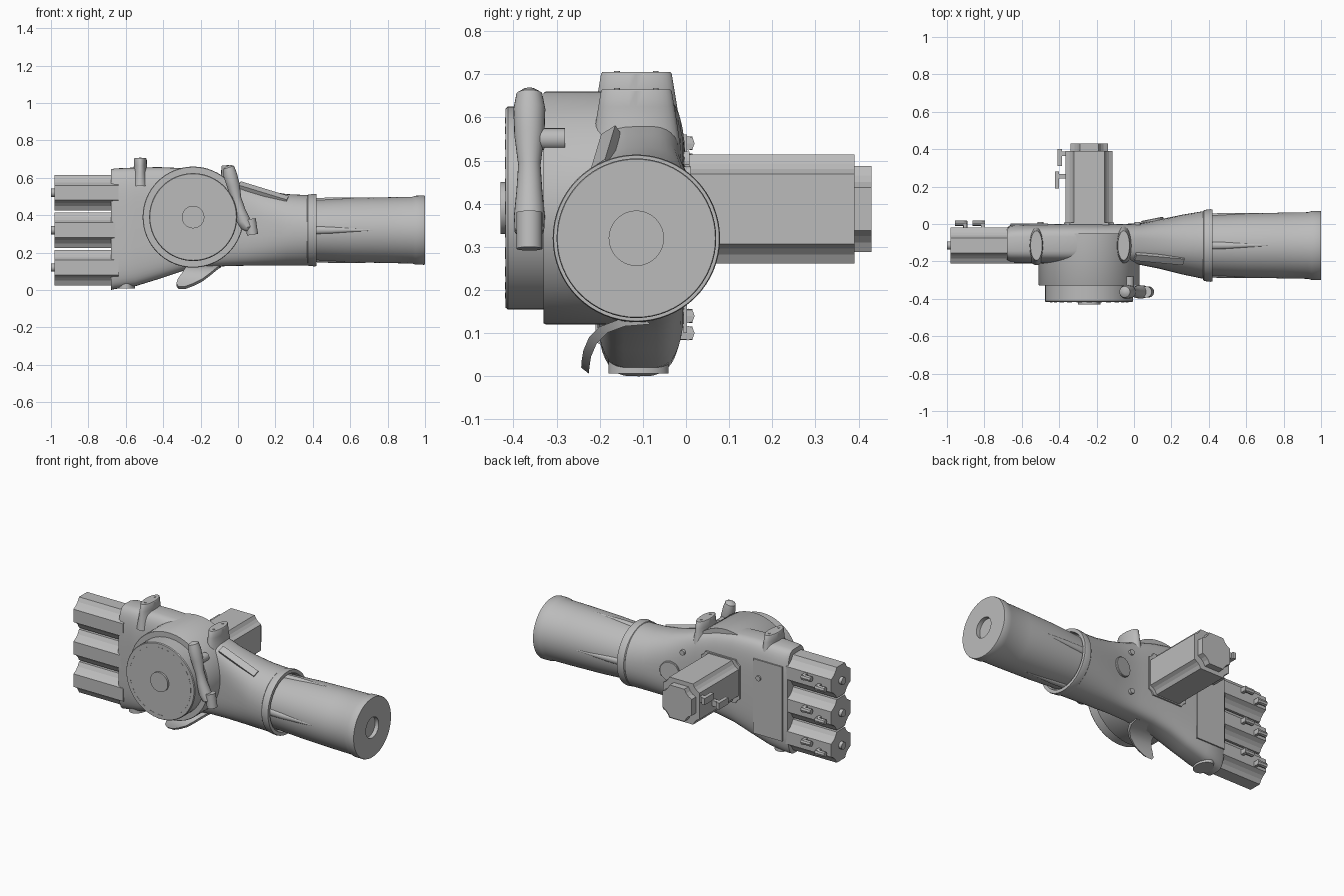
import bpy, bmesh, math
from mathutils import Vector, Matrix

if "Cube" in bpy.data.objects:
    bpy.data.objects.remove(bpy.data.objects["Cube"])

grey = bpy.data.materials.new("plain grey")
grey.use_nodes = True
GREY = (0.5, 0.5, 0.5, 1)
grey.diffuse_color = GREY
grey.node_tree.nodes["Principled BSDF"].inputs["Base Color"].default_value = GREY


def loft(name, rings, smooth=True):
    """Skin a list of equal-length point rings and cap both ends."""
    bm = bmesh.new()
    rows = [[bm.verts.new(p) for p in ring] for ring in rings]
    n = len(rows[0])
    for a, b in zip(rows, rows[1:]):
        for i in range(n):
            bm.faces.new((a[i], a[(i + 1) % n], b[(i + 1) % n], b[i]))
    bm.faces.new(rows[0])
    bm.faces.new(rows[-1])
    bmesh.ops.recalc_face_normals(bm, faces=bm.faces)
    mesh = bpy.data.meshes.new(name)
    bm.to_mesh(mesh)
    bm.free()
    mesh.materials.append(grey)
    ob = bpy.data.objects.new(name, mesh)
    bpy.context.scene.collection.objects.link(ob)
    if smooth:
        bpy.ops.object.select_all(action='DESELECT')
        ob.select_set(True)
        bpy.context.view_layer.objects.active = ob
        bpy.ops.object.shade_smooth_by_angle(angle=math.radians(35))
    return ob


def oval(center, u, v, ru, rv, power=2, n=48):
    """Superellipse ring in the plane of the unit vectors u and v."""
    ring = []
    for i in range(n):
        t = math.tau * i / n
        c, s = math.cos(t), math.sin(t)
        ring.append(Vector(center)
                    + Vector(u) * ru * math.copysign(abs(c) ** (2 / power), c)
                    + Vector(v) * rv * math.copysign(abs(s) ** (2 / power), s))
    return ring


X, Y, Z = Vector((1, 0, 0)), Vector((0, 1, 0)), Vector((0, 0, 1))


def turned(name, center, axis, profile, n=64):
    """Round part from (distance along axis, radius) pairs."""
    axis = Vector(axis).normalized()
    u = axis.orthogonal().normalized()
    v = axis.cross(u)
    return loft(name, [oval(Vector(center) + axis * d, u, v, r, r, n=n) for d, r in profile])


def block(name, center, size, rot=None):
    sx, sy, sz = (s / 2 for s in size)
    m = Matrix.Translation(center) @ (rot or Matrix())
    return loft(name, [[m @ Vector((x, y, z)) for y, z in
                        ((-sy, -sz), (sy, -sz), (sy, sz), (-sy, sz))] for x in (-sx, sx)], False)


def notched(center, u, v, h, cut):
    """Square outline with relieved corners."""
    ring = []
    for k in range(4):
        a, b = (u, v) if k % 2 == 0 else (v, -u)
        if k >= 2:
            a, b = -a, -b
        for p, q in ((h, -h + cut), (h, h - cut), (h - cut * .45, h - cut * .75),
                     (h - cut * .75, h - cut * .45)):
            ring.append((math.atan2(*(reversed(((a * p + b * q).dot(u), (a * p + b * q).dot(v))))),
                         Vector(center) + a * p + b * q))
    return [p for _, p in sorted(ring, key=lambda e: e[0])]


# Main shell: wide flat head blending into a round neck (x, back, front, bottom, top, power)
shell = [(-.68, -.02, -.2, .0, .645, 4), (-.66, -.005, -.21, .005, .65, 4),
         (-.55, 0, -.212, .02, .655, 4), (-.42, 0, -.212, .06, .657, 4),
         (-.3, 0, -.212, .1, .652, 4), (-.18, 0, -.212, .12, .63, 3.8),
         (-.06, 0, -.212, .128, .595, 3.4), (.04, .005, -.22, .13, .56, 3),
         (.14, .025, -.24, .13, .532, 2.6), (.26, .05, -.27, .13, .513, 2.2),
         (.38, .07, -.295, .13, .507, 2)]
loft("shell", [oval((x, (b + f) / 2, (lo + hi) / 2), Y, Z, (b - f) / 2, (hi - lo) / 2, p)
               for x, b, f, lo, hi, p in shell])

# Neck collar and forearm grip with recessed end
AXIS = (0, -.115, .32)
turned("collar", AXIS, X, [(.37, .185), (.375, .19), (.41, .194), (.42, .192), (.42, .172), (.4, .165)])
turned("grip", AXIS, X, [(.39, .16), (.45, .163), (.6, .171), (.8, .176), (.93, .178),
                         (.95, .184), (.995, .185), (1, .183), (1, .063), (.975, .063)])
for k in range(4):
    a = math.radians(90 * k)
    out = Vector((0, math.cos(a), math.sin(a)))
    side = X.cross(out)
    loft("grip_rib", [oval(Vector(AXIS) + X * x + out * r, out, side, h, w, n=12)
                      for x, r, h, w in ((.41, .155, .016, .022), (.5, .162, .013, .018), (.72, .172, .002, .003))])

# Front drum and its hub
DRUM = (-.24, 0, .39)
turned("drum_base", DRUM, -Y, [(.05, .27), (.325, .27), (.33, .267)])
turned("drum_cover", DRUM, -Y, [(.32, .235), (.413, .235), (.418, .231)])
turned("drum_hub", DRUM, -Y, [(.41, .06), (.43, .06)])
for k in range(24):
    a = math.tau * k / 24
    block("drum_mark", (-.24 + .208 * math.cos(a), -.418, .39 + .208 * math.sin(a)),
          (.03, .003, .003), Matrix.Rotation(math.pi / 2 - a, 4, 'Y'))

# Bent side lever with swollen top and short peg
lever = [(-.052, .665, .014), (-.05, .655, .03), (-.043, .62, .037), (-.025, .56, .035), (-.008, .49, .026),
         (.008, .43, .03), (.03, .37, .036), (.05, .335, .034), (.06, .32, .02)]
loft("lever", [oval((x, -.363, z), Vector((.95, 0, .3)), Y, r, r, n=24) for x, z, r in lever])
turned("lever_peg", (.068, -.363, .36), (.15, 0, -1), [(-.02, .03), (.065, .03)], 24)
turned("lever_pivot", (-.025, -.36, .55), Y, [(0, .025), (.08, .025)], 24)


def plug(name, base, out, along, length):
    """Post on a motor face carrying an eight-sided bar."""
    base = Vector(base)
    side = out.cross(along)
    loft(name + "_post", [oval(base + along * length * .35 + out * d, along, side, .011, .016, 6, 8)
                          for d in (-.01, .03)], False)
    loft(name + "_bar", [oval(base + out * .02 + along * d, out, side, .015, .017, 2, 8)
                         for d in (-length / 2, length / 2)], False)


# Three end motors
for z in (.12, .32, .52):
    c = Vector((0, -.115, z))
    loft("end_motor", [notched(c + X * x, Y, Z, .095, .055) for x in (-.64, -.98)], False)
    turned("end_motor_shaft", c, -X, [(.97, .022), (1, .022)], 24)
    plug("end_plug", (-.925, -.015, z - .02), Y, X, .065)
    plug("end_plug", (-.83, -.015, z + .02), Y, X, .065)

# Rear motor with end cap and side plugs
loft("rear_motor", [notched((-.24, y, .388), X, Z, .126, .045) for y in (-.05, .39)], False)
loft("rear_motor_cap", [notched((-.24, y, .388), X, Z, .1, .05) for y in (.38, .43)], False)
loft("rear_motor_flange", [notched((-.24, y, .388), X, Z, .133, .03) for y in (-.02, .008)], False)
for y, z, reach in ((.355, .43, .05), (.235, .36, .065)):
    block("rear_plug_post", (-.35 - reach / 2, y + .02, z), (reach, .025, .035))
    block("rear_plug_bar", (-.357 - reach + .01, y, z), (.022, .09, .04))

# Oval posts on the upper edge
for x, top in ((-.522, .705), (-.055, .665)):
    loft("top_post", [oval((x, -.115, z), X, Y, rx, ry, n=32) for z, rx, ry in
                      ((top - .15, .055, .105), (top - .07, .037, .093), (top - .04, .035, .088),
                       (top - .004, .034, .082), (top, .031, .079))])
    for y in (-.16, -.07):
        turned("post_screw", (x, y, top), Z, [(-.01, .007), (.003, .007)], 12)

# Oval pad on the lower corner
loft("lower_pad", [oval((-.6, -.11, z), X, Y, .05, .07, n=32) for z in (.05, .007)])

# Round button and small studs on the back
turned("back_button", (.1, .01, .34), (-.2, 1, 0), [(-.03, .06), (.014, .06), (.018, .057)], 32)
for x, z in ((.02, .47), (.02, .22), (-.5, .45)):
    turned("back_stud", (x, -.01, z), Y, [(0, .016), (.022, .016)], 16)
block("back_panel", (-.56, -.002, .33), (.2, .008, .46))

# Raised strip along the upper front
strip = Matrix.Rotation(math.radians(17), 4, 'Y') @ Matrix.Rotation(math.radians(-5), 4, 'Z') \
    @ Matrix.Rotation(math.radians(35), 4, 'X')
block("upper_strip", (.135, -.185, .522), (.27, .04, .025), strip)

# Curved finger hook below the drum: (y, z, left x, right x)
hook = [(-.1, .135, -.26, -.09), (-.16, .13, -.27, -.1), (-.2, .115, -.285, -.12),
        (-.225, .09, -.3, -.15), (-.238, .06, -.322, -.19), (-.242, .035, -.33, -.24), (-.243, .02, -.318, -.28)]
loft("finger_hook", [[(a, y, z), (b, y, z), (b, y + .018, z - .014), (a, y + .018, z - .014)]
                     for y, z, a, b in hook])
